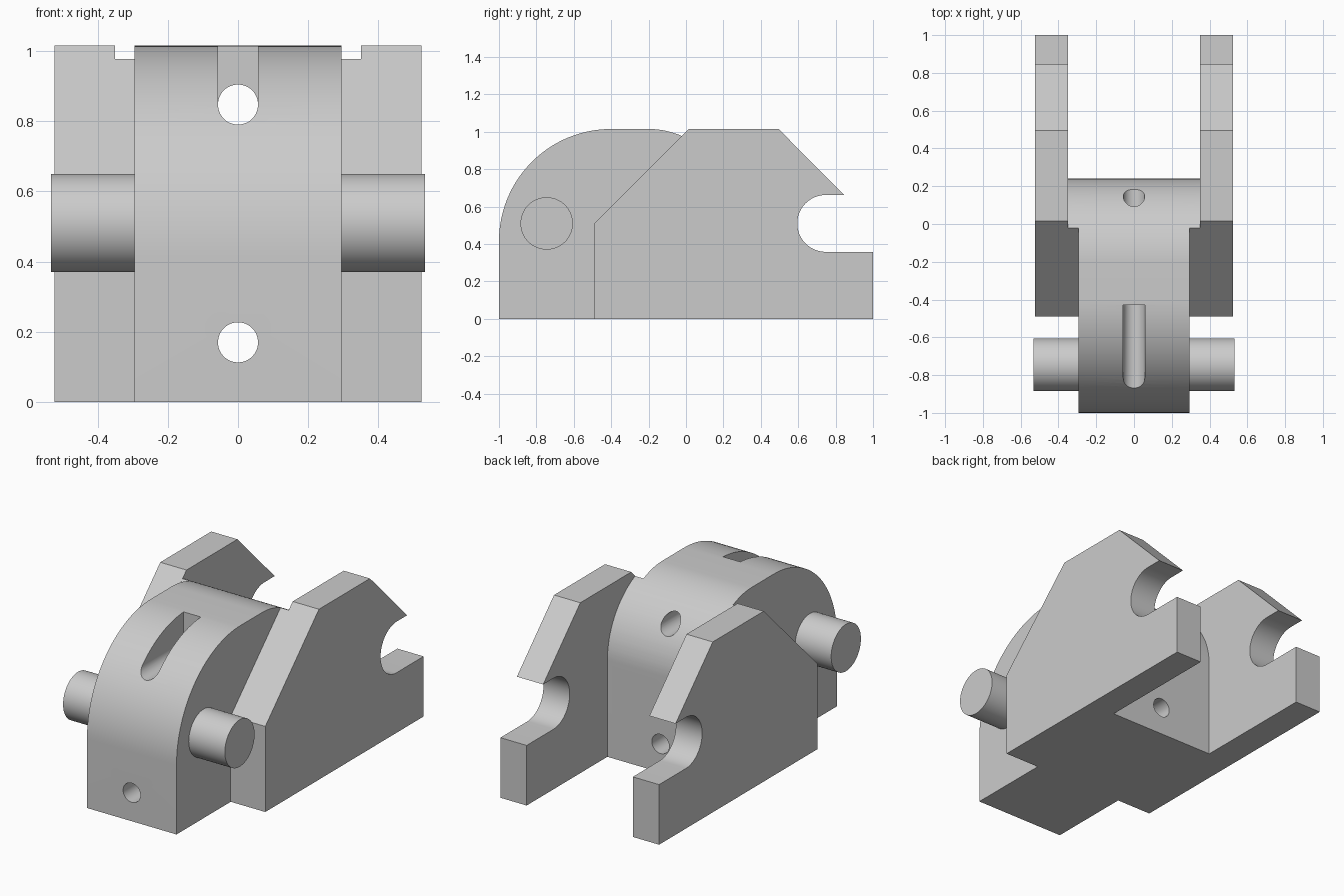
import bpy
import bmesh
from math import cos, sin, pi, radians
from mathutils import Vector

cube = bpy.data.objects.get("Cube")
if cube:
    bpy.data.objects.remove(cube, do_unlink=True)

# One plain grey material
grey = bpy.data.materials.new("light_grey")
grey.use_nodes = True
grey.diffuse_color = (0.6, 0.6, 0.6, 1)
grey.node_tree.nodes["Principled BSDF"].inputs["Base Color"].default_value = (0.6, 0.6, 0.6, 1)


def arc(cy, cz, r, start, end, steps=32):
    """Points of an arc, angles in degrees."""
    angles = [radians(start + (end - start) * i / steps) for i in range(steps + 1)]
    return [(cy + r * cos(a), cz + r * sin(a)) for a in angles]


def extrude(name, profile, low, high, axis="X"):
    """Extrude a 2D profile, (y, z) along X or (x, z) along Y."""
    bm = bmesh.new()
    place = (lambda p: (low, *p)) if axis == "X" else (lambda p: (p[0], low, p[1]))
    face = bm.faces.new([bm.verts.new(place(p)) for p in profile])
    new = bmesh.ops.extrude_face_region(bm, geom=[face])["geom"]
    move = Vector((high - low, 0, 0) if axis == "X" else (0, high - low, 0))
    bmesh.ops.translate(bm, vec=move, verts=[v for v in new if isinstance(v, bmesh.types.BMVert)])
    bmesh.ops.recalc_face_normals(bm, faces=bm.faces)
    mesh = bpy.data.meshes.new(name)
    bm.to_mesh(mesh)
    bm.free()
    mesh.materials.append(grey)
    obj = bpy.data.objects.new(name, mesh)
    bpy.context.collection.objects.link(obj)
    return obj


def activate(obj):
    bpy.ops.object.select_all(action="DESELECT")
    obj.select_set(True)
    bpy.context.view_layer.objects.active = obj


def combine(target, other, operation):
    """Apply a boolean and discard the helper."""
    activate(target)
    mod = target.modifiers.new(operation, "BOOLEAN")
    mod.operation, mod.object, mod.solver = operation, other, "EXACT"
    bpy.ops.object.modifier_apply(modifier=mod.name)
    bpy.data.objects.remove(other, do_unlink=True)


TOP, BACK = 1.015, 0.24
BODY_X, INNER_X, OUTER_X, PIN_X = 0.295, 0.35, 0.523, 0.533
HOLE_R, HOLE_LOW, HOLE_HIGH = 0.057, 0.17, 0.847
SLOT_END = -0.43

# Rounded body, widened at the back where it fills the gap between the arms
back_curve = (BACK - 0.44, TOP - 0.44, 0.44)
body = extrude("body", [(-1, 0), (BACK, 0)] + arc(*back_curve, 0, 90)
               + arc(-0.4, TOP - 0.6, 0.6, 90, 180), -BODY_X, BODY_X)
web = extrude("web", [(-0.49, 0), (BACK, 0)] + arc(*back_curve, 0, 66)
              + [(-0.49, 0.51)], -INNER_X, INNER_X)
combine(body, web, "UNION")

# Two through holes and the open slot above the upper one
slot = extrude("slot", arc(0, HOLE_HIGH, HOLE_R, 180, 360, 24)
               + [(HOLE_R, 1.2), (-HOLE_R, 1.2)], -1.2, SLOT_END, "Y")
combine(body, slot, "DIFFERENCE")
for z, start in ((HOLE_LOW, -1.2), (HOLE_HIGH, SLOT_END - 0.02)):
    hole = extrude("hole", arc(0, z, HOLE_R, 0, 360, 48)[:-1], start, 0.6, "Y")
    combine(body, hole, "DIFFERENCE")

# Side arms with a hooked rear notch, and round pins
arm_profile = ([(-0.49, 0), (-0.49, 0.51), (0.015, TOP), (0.495, TOP), (0.845, 0.662)]
               + arc(0.747, 0.51, 0.152, 90, 270) + [(1, 0.358), (1, 0)])
pin_profile = arc(-0.745, 0.51, 0.14, 0, 360, 64)[:-1]
parts = [body]
for side, s in (("left", 1), ("right", -1)):
    parts.append(extrude(side + "_arm", arm_profile, s * INNER_X, s * OUTER_X))
    parts.append(extrude(side + "_pin", pin_profile, s * BODY_X, s * PIN_X))

for part in parts:
    activate(part)
    bpy.ops.object.shade_smooth_by_angle(angle=radians(30))
